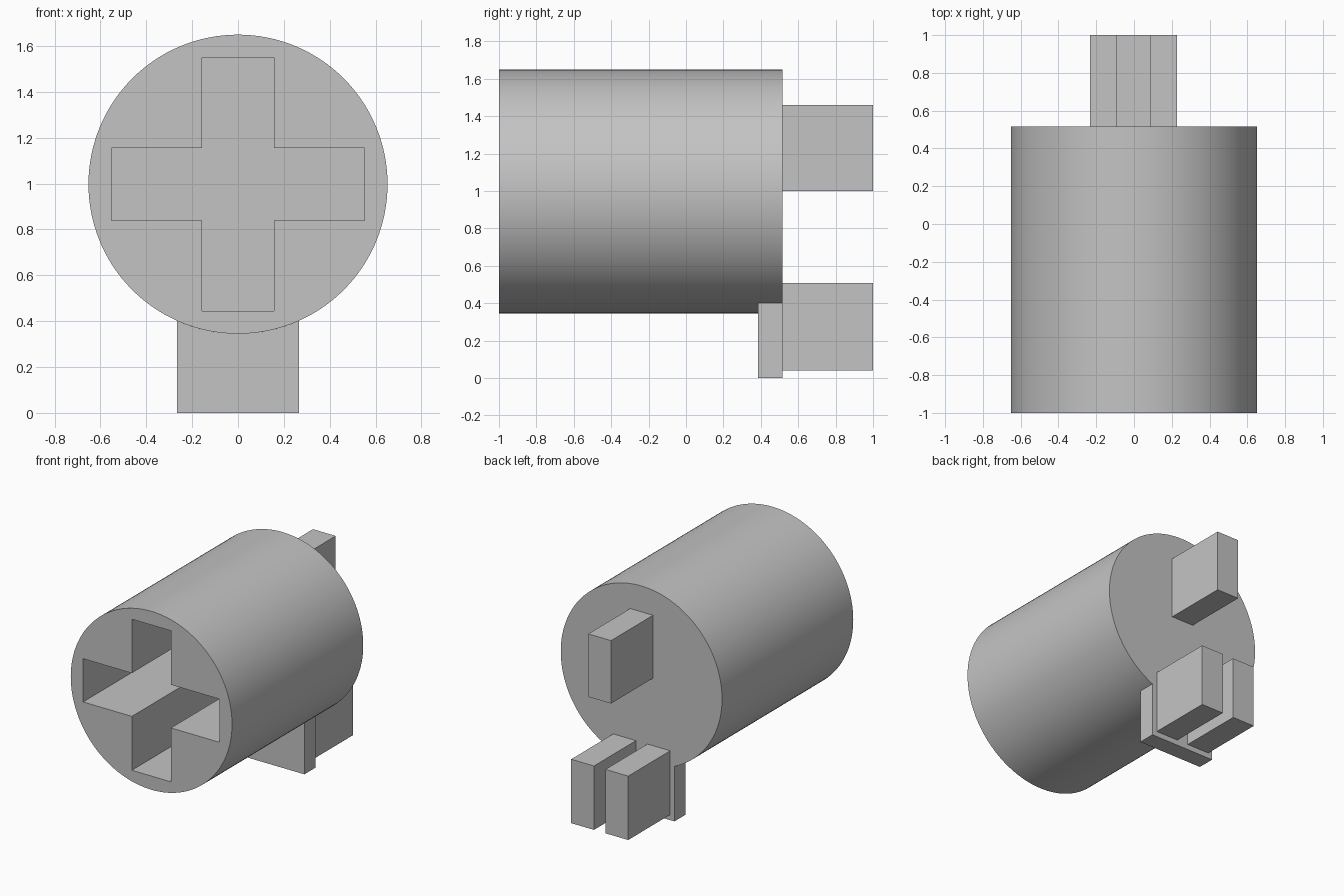
import bpy
import bmesh
from math import sin, cos, asin, pi, radians

cube = bpy.data.objects.get("Cube")
if cube:
    bpy.data.objects.remove(cube, do_unlink=True)

grey = bpy.data.materials.new("plain grey")
grey.use_nodes = True
GREY = (0.55, 0.55, 0.55, 1)
grey.diffuse_color = GREY
grey.node_tree.nodes["Principled BSDF"].inputs["Base Color"].default_value = GREY

FRONT, BACK, END = -1.0, 0.515, 1.0
PLATE_FRONT = 0.385
RADIUS, CENTRE = 0.652, 0.997


def prism(name, outline, y0, y1):
    """Extrude an x-z outline from y0 to y1."""
    bm = bmesh.new()
    face = bm.faces.new([bm.verts.new((x, y0, z)) for x, z in outline])
    new = bmesh.ops.extrude_face_region(bm, geom=[face])["geom"]
    verts = [v for v in new if isinstance(v, bmesh.types.BMVert)]
    bmesh.ops.translate(bm, vec=(0, y1 - y0, 0), verts=verts)
    bmesh.ops.recalc_face_normals(bm, faces=bm.faces)
    mesh = bpy.data.meshes.new(name)
    bm.to_mesh(mesh)
    bm.free()
    mesh.materials.append(grey)
    obj = bpy.data.objects.new(name, mesh)
    bpy.context.collection.objects.link(obj)
    return obj


def arc(start, end, steps):
    return [(RADIUS * cos(start + (end - start) * i / steps),
             CENTRE + RADIUS * sin(start + (end - start) * i / steps))
            for i in range(steps + 1)]


def rectangle(x0, x1, z0, z1):
    return [(x0, z0), (x1, z0), (x1, z1), (x0, z1)]


# Round body
body = prism("round_body", arc(0, 2 * pi, 128)[:-1], FRONT, BACK)

# Cross-shaped socket cut into the front
a, b = 0.158, 0.552
cross = [(a, a), (a, b), (-a, b), (-a, a), (-b, a), (-b, -a),
         (-a, -a), (-a, -b), (a, -b), (a, -a), (b, -a), (b, a)]
cutter = prism("socket_cutter", [(x, CENTRE + z) for x, z in cross],
               FRONT - 0.1, PLATE_FRONT)
cutter.hide_render = True
cut = body.modifiers.new("socket", 'BOOLEAN')
cut.operation = 'DIFFERENCE'
cut.solver = 'EXACT'
cut.object = cutter
bpy.context.view_layer.objects.active = body
body.select_set(True)
bpy.ops.object.modifier_apply(modifier=cut.name)
bpy.data.objects.remove(cutter, do_unlink=True)
bpy.ops.object.shade_smooth_by_angle(angle=radians(30))

# Tab under the body, its top following the round wall
half = 0.267
spread = asin(half / RADIUS)
prism("lower_tab", [(-half, 0), (half, 0)]
      + arc(-pi / 2 + spread, -pi / 2 - spread, 16), PLATE_FRONT, BACK)

# Three prongs on the back
prism("upper_prong", rectangle(-0.094, 0.09, 1.0, 1.46), BACK, END)
for side, x in (("right", -0.233), ("left", 0.044)):
    prism(side + "_lower_prong", rectangle(x, x + 0.184, 0.04, 0.507), BACK, END)
